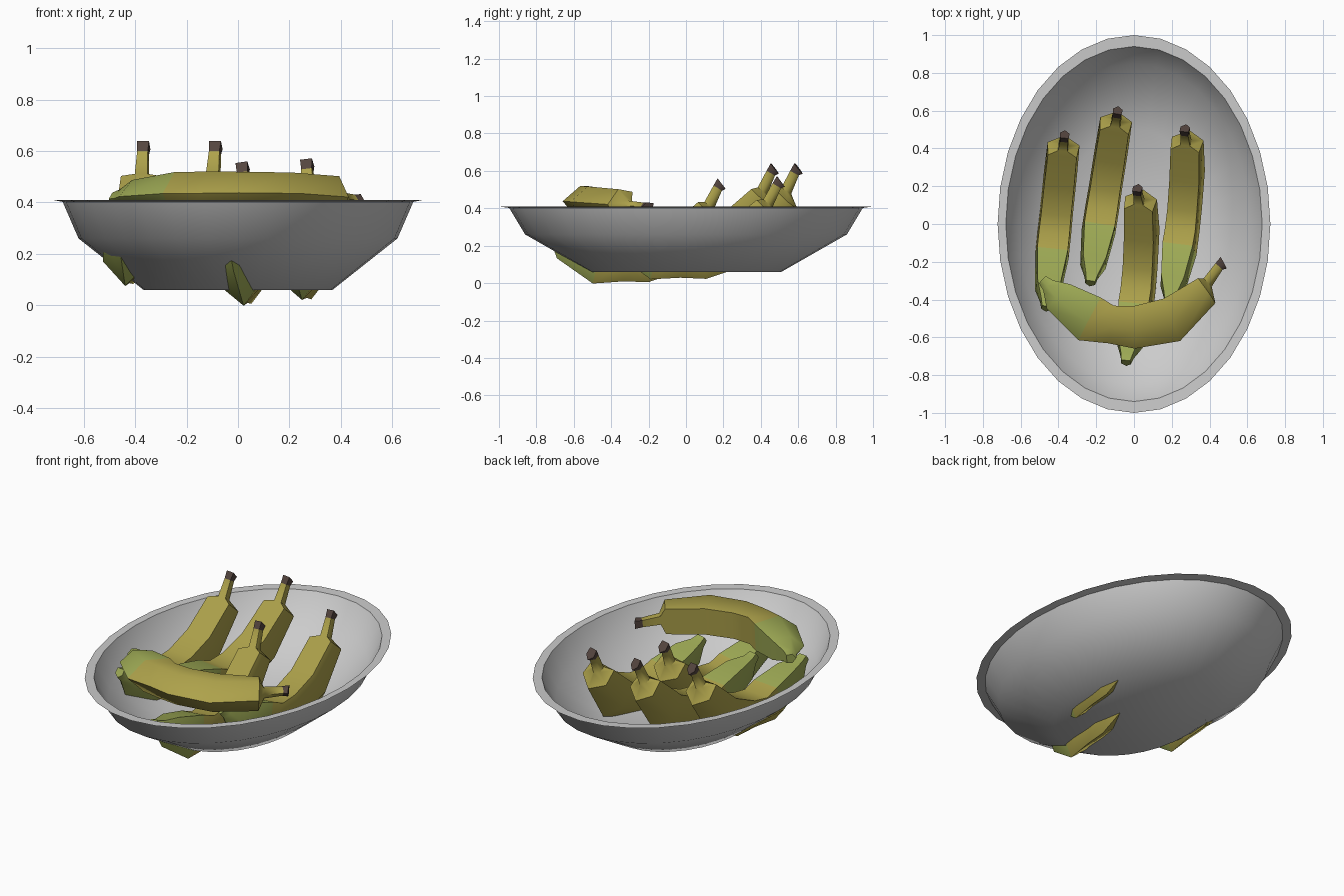
import bpy, bmesh
from math import sin, cos, pi, radians
from mathutils import Matrix, Vector

if "Cube" in bpy.data.objects:
    bpy.data.objects.remove(bpy.data.objects["Cube"])


def make_material(name, rgb):
    m = bpy.data.materials.new(name)
    m.diffuse_color = (*rgb, 1)
    m.use_nodes = True
    m.node_tree.nodes["Principled BSDF"].inputs["Base Color"].default_value = m.diffuse_color
    return m


def add_object(name, bm, angle):
    bmesh.ops.recalc_face_normals(bm, faces=bm.faces)
    me = bpy.data.meshes.new(name)
    bm.to_mesh(me)
    bm.free()
    ob = bpy.data.objects.new(name, me)
    bpy.context.collection.objects.link(ob)
    bpy.ops.object.select_all(action='DESELECT')
    ob.select_set(True)
    bpy.context.view_layer.objects.active = ob
    bpy.ops.object.shade_smooth_by_angle(angle=radians(angle))
    return ob


def loft(bm, rings, mats=None):
    """Bridge rings of points with quads and cap both ends."""
    loops = [[bm.verts.new(p) for p in r] for r in rings]
    n = len(loops[0])
    for k, (a, b) in enumerate(zip(loops, loops[1:])):
        for i in range(n):
            f = bm.faces.new((a[i], a[(i + 1) % n], b[(i + 1) % n], b[i]))
            f.material_index = mats[k] if mats else 0
    for loop, k in ((loops[0], 0), (loops[-1], -1)):
        f = bm.faces.new(loop)
        f.material_index = mats[k] if mats else 0


# Oval bowl: thin shell, outer wall then inner wall (radius, height)
profile = [(0.51, 0.06), (0.86, 0.26), (0.945, 0.402), (1.0, 0.41),
           (0.94, 0.408), (0.85, 0.268), (0.505, 0.07)]
SIDES = 32
bm = bmesh.new()
loft(bm, [[(0.722 * r * sin(2 * pi * i / SIDES), r * cos(2 * pi * i / SIDES), z)
           for i in range(SIDES)] for r, z in profile])
add_object("bowl", bm, 50)

# Banana stations: along, up, half depth, half width, direction in degrees
stations = [
    (-0.485, 0.255, 0.026, 0.026, -45),
    (-0.455, 0.225, 0.036, 0.036, -45),
    (-0.40, 0.165, 0.088, 0.068, -45),
    (-0.235, 0.045, 0.125, 0.09, -28),
    (-0.12, 0.015, 0.098, 0.09, -8),
    (0.0, 0.0, 0.11, 0.088, 2),
    (0.20, 0.04, 0.118, 0.088, 22),
    (0.385, 0.195, 0.078, 0.085, 36),
    (0.39, 0.24, 0.03, 0.028, 45),
    (0.45, 0.325, 0.025, 0.023, 50),
    (0.475, 0.345, 0.034, 0.026, 28),
]
# Five-sided section: flat inner side, ridge on the outer curve (up, across)
section = [(1, 0.9), (1, -0.9), (-0.2, -1), (-1, 0), (-0.2, 1)]
station_mats = [1, 1, 1, 0, 0, 0, 0, 0, 0, 2]

skin = [make_material("banana_yellow", (0.42, 0.36, 0.07)),
        make_material("banana_green", (0.34, 0.40, 0.09)),
        make_material("stem_brown", (0.09, 0.06, 0.05))]


def banana(name, matrix):
    bm = bmesh.new()
    rings = []
    for u, v, a, b, deg in stations:
        t = radians(deg)
        rings.append([matrix @ Vector((u - sin(t) * a * p, v + cos(t) * a * p, b * q))
                      for p, q in section])
    loft(bm, rings, station_mats)
    ob = add_object(name, bm, 55)
    for m in skin:
        ob.data.materials.append(m)


# Four bananas lying lengthwise with both ends up
upright = Matrix(((0, 0, 1, 0), (1, 0, 0, 0), (0, 1, 0, 0), (0, 0, 0, 1)))
placements = [  # location, pitch, roll, yaw
    ((-0.41, 0.07, 0.19), 10, 0, -6),
    ((-0.15, 0.20, 0.19), 10, 0, -9),
    ((0.035, -0.22, 0.112), 10, -8, -6),
    ((0.27, 0.09, 0.13), 9, -7, -7),
]
for i, (loc, pitch, roll, yaw) in enumerate(placements):
    banana(f"banana_{i + 1}",
           Matrix.Translation(loc)
           @ Matrix.Rotation(radians(yaw), 4, 'Z')
           @ Matrix.Rotation(radians(roll), 4, 'Y')
           @ Matrix.Rotation(radians(pitch), 4, 'X') @ upright)

# One banana lying flat across the others
banana("banana_across", Matrix.Translation((0, -0.55, 0.43))
       @ Matrix.Rotation(radians(-4), 4, 'X'))
